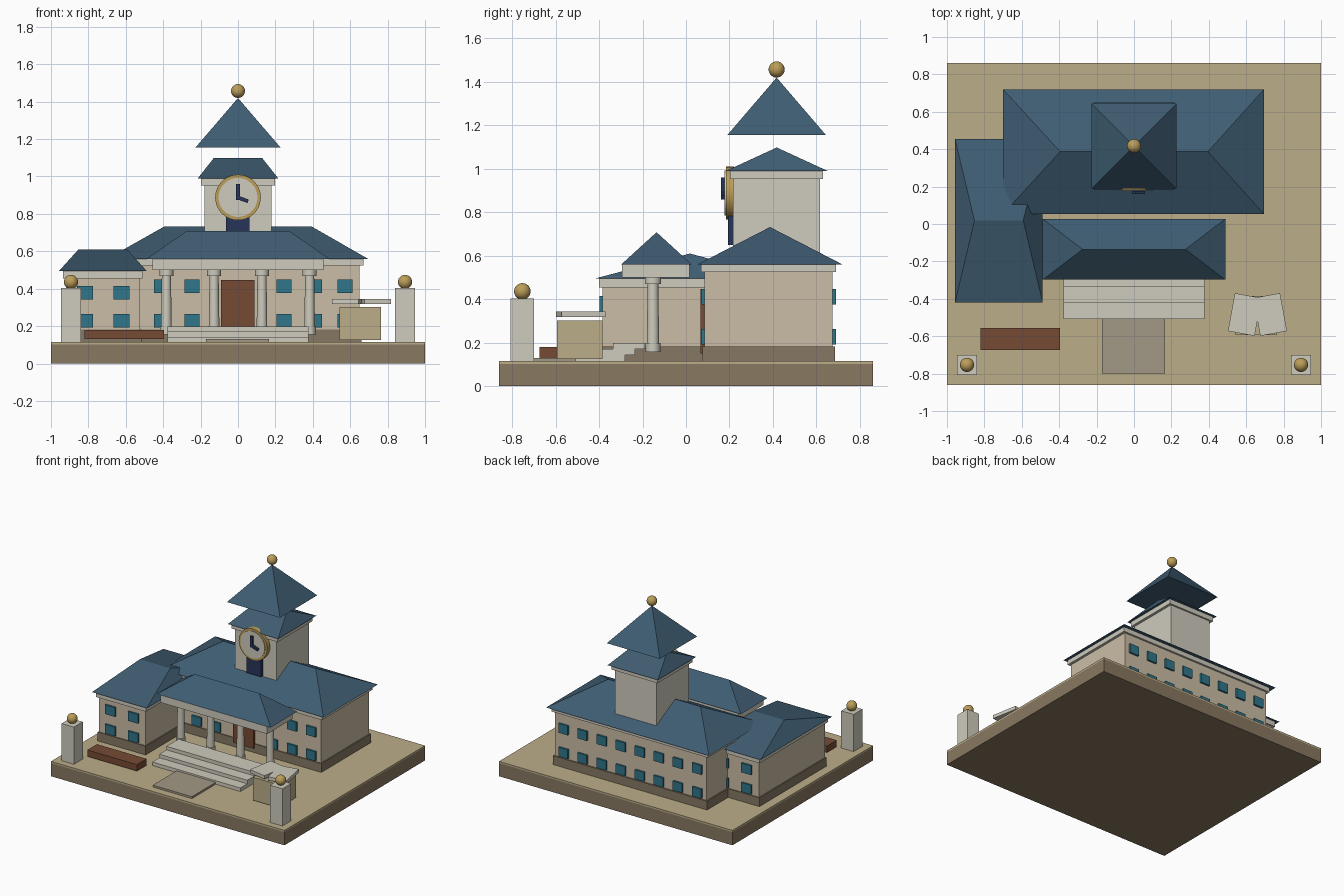
import bpy, bmesh, math

if "Cube" in bpy.data.objects:
    bpy.data.objects.remove(bpy.data.objects["Cube"])

COL = {
    "wall": (0.60, 0.51, 0.38), "trim": (0.62, 0.60, 0.51), "plinth": (0.24, 0.19, 0.13),
    "earth": (0.25, 0.19, 0.12), "lawn": (0.50, 0.42, 0.25), "roof": (0.05, 0.11, 0.17),
    "glass": (0.03, 0.18, 0.26), "wood": (0.18, 0.07, 0.035), "gold": (0.50, 0.34, 0.10),
    "navy": (0.02, 0.035, 0.10), "path": (0.36, 0.32, 0.24),
}
MATS = {}
for key, c in COL.items():
    MATS[key] = bpy.data.materials.new(key)
    MATS[key].diffuse_color = (*c, 1)


def mesh_obj(name, bm, mat):
    bmesh.ops.recalc_face_normals(bm, faces=bm.faces[:])
    me = bpy.data.meshes.new(name)
    bm.to_mesh(me)
    bm.free()
    ob = bpy.data.objects.new(name, me)
    me.materials.append(MATS[mat])
    bpy.context.collection.objects.link(ob)
    return ob


def box(name, mat, x, y, z, rot=(0, 0, 0)):
    """Box from (min, max) ranges, rotated about its own centre."""
    bm = bmesh.new()
    bmesh.ops.create_cube(bm, size=1)
    bmesh.ops.scale(bm, vec=(x[1] - x[0], y[1] - y[0], z[1] - z[0]), verts=bm.verts[:])
    ob = mesh_obj(name, bm, mat)
    ob.location = (sum(x) / 2, sum(y) / 2, sum(z) / 2)
    ob.rotation_euler = rot
    return ob


def hip_roof(name, x, y, z, ridge_x):
    """Hip roof with its ridge along x."""
    bm = bmesh.new()
    a, b, c, d = [bm.verts.new((px, py, z[0])) for px, py in
                  ((x[0], y[0]), (x[1], y[0]), (x[1], y[1]), (x[0], y[1]))]
    ym = sum(y) / 2
    e, f = [bm.verts.new((px, ym, z[1])) for px in ridge_x]
    for face in ((d, c, b, a), (a, b, f, e), (b, c, f), (c, d, e, f), (d, a, e)):
        bm.faces.new(face)
    return mesh_obj(name, bm, "roof")


def smooth(ob):
    bpy.ops.object.select_all(action="DESELECT")
    ob.select_set(True)
    bpy.context.view_layer.objects.active = ob
    bpy.ops.object.shade_smooth_by_angle(angle=math.radians(35))


def cone(name, mat, loc, r1, r2, h, seg=24, rot=(0, 0, 0)):
    bm = bmesh.new()
    bmesh.ops.create_cone(bm, cap_ends=True, segments=seg, radius1=r1, radius2=r2, depth=h)
    ob = mesh_obj(name, bm, mat)
    ob.location, ob.rotation_euler = loc, rot
    if seg > 4:
        smooth(ob)
    return ob


def ball(name, loc, r):
    bm = bmesh.new()
    bmesh.ops.create_uvsphere(bm, u_segments=24, v_segments=14, radius=r)
    ob = mesh_obj(name, bm, "gold")
    ob.location = loc
    smooth(ob)


def windows(name, xs, zs, y, w=0.08):
    """Grid of shallow panes straddling a wall at y."""
    for zc in zs:
        for xc in xs:
            box(name, "glass", (xc - w / 2, xc + w / 2), (y - 0.014, y + 0.014),
                (zc - 0.036, zc + 0.036))


# Ground
box("base", "earth", (-1, 1), (-0.86, 0.86), (0, 0.102))
box("lawn", "lawn", (-1, 1), (-0.86, 0.86), (0.102, 0.115))
box("front_path", "path", (-0.17, 0.165), (-0.80, -0.46), (0.113, 0.13))

# Main block
box("main_walls", "wall", (-0.65, 0.65), (0.085, 0.675), (0.11, 0.53))
box("main_plinth", "plinth", (-0.66, 0.66), (0.077, 0.685), (0.11, 0.183))
box("main_cornice", "trim", (-0.67, 0.67), (0.07, 0.69), (0.525, 0.562))
hip_roof("main_roof", (-0.70, 0.695), (0.053, 0.72), (0.56, 0.732), (-0.395, 0.395))
cols = [-0.572 + 0.1634 * i for i in range(8)]
windows("main_back_window", cols, (0.412, 0.228), 0.675)
windows("main_front_window", [c for c in cols if abs(c) > 0.1], (0.412, 0.228), 0.085)
box("front_door", "wood", (-0.09, 0.088), (0.066, 0.10), (0.15, 0.447))

# Side wing
box("wing_walls", "wall", (-0.92, -0.525), (-0.385, 0.42), (0.11, 0.46))
box("wing_plinth", "plinth", (-0.928, -0.517), (-0.393, 0.428), (0.11, 0.183))
box("wing_cornice", "trim", (-0.935, -0.51), (-0.40, 0.435), (0.455, 0.497))
hip_roof("wing_roof", (-0.957, -0.488), (-0.42, 0.455), (0.495, 0.61), (-0.853, -0.592))
for yw in (-0.385, 0.42):
    windows("wing_window", (-0.818, -0.622), (0.379, 0.228), yw, 0.085)

# Portico
box("portico_beam", "trim", (-0.457, 0.457), (-0.295, 0.015), (0.50, 0.562))
hip_roof("portico_roof", (-0.488, 0.488), (-0.298, 0.027), (0.56, 0.708), (-0.275, 0.275))
for xc in (-0.383, -0.128, 0.128, 0.383):
    cone("column_shaft", "trim", (xc, -0.152, 0.33), 0.029, 0.024, 0.34)
    cone("column_base", "trim", (xc, -0.152, 0.177), 0.034, 0.034, 0.042)
    cone("column_capital", "trim", (xc, -0.152, 0.485), 0.037, 0.037, 0.032)
for i, (y0, y1) in enumerate(((-0.508, -0.28), (-0.423, -0.234), (-0.335, -0.188))):
    box("entry_step", "trim", (-0.378, 0.376), (y0, y1),
        (0.115 + 0.0275 * i, 0.1425 + 0.0275 * i))

# Clock tower
TY = 0.417
box("tower_body", "trim", (-0.178, 0.178), (0.217, 0.617), (0.55, 0.96))
box("tower_cornice", "trim", (-0.198, 0.198), (0.203, 0.63), (0.953, 0.992))
hip_roof("tower_roof", (-0.215, 0.215), (0.183, 0.652), (0.99, 1.098), (-0.13, 0.13))
cone("spire", "roof", (0, TY, 1.287), 0.322, 0, 0.265, 4, (0, 0, math.radians(45)))
ball("spire_finial", (0, TY, 1.457), 0.037)
box("tower_panel", "navy", (-0.063, 0.062), (0.193, 0.225), (0.65, 0.82))
face_on = (math.pi / 2, 0, 0)
cone("clock_rim", "gold", (0, 0.202, 0.888), 0.122, 0.122, 0.038, 40, face_on)
cone("clock_face", "trim", (0, 0.186, 0.888), 0.104, 0.104, 0.016, 40, face_on)
box("minute_hand", "navy", (-0.011, 0.011), (0.16, 0.176), (0.875, 0.96))
box("hour_hand", "navy", (-0.006, 0.056), (0.16, 0.176), (0.868, 0.888),
    (0, math.radians(20), 0))

# Gate posts
for s in (-1, 1):
    xc = s * 0.893
    box("gate_post", "trim", (xc - 0.053, xc + 0.053), (-0.808, -0.70), (0.11, 0.403))
    ball("gate_post_ball", (xc, -0.753, 0.436), 0.038)

# Bench and open-book monument
box("bench", "wood", (-0.82, -0.395), (-0.673, -0.555), (0.13, 0.18))
box("monument_pedestal", "lawn", (0.542, 0.765), (-0.593, -0.385), (0.125, 0.303))
for s in (-1, 1):
    xc = 0.66 + s * 0.068
    box("monument_page", "trim", (xc - 0.0725, xc + 0.0725), (-0.587, -0.381),
        (0.317, 0.344), (0, 0, s * math.radians(10.4)))

for m in bpy.data.materials:
    if m.users and not m.is_grease_pencil:
        m.use_nodes = True
        m.node_tree.nodes["Principled BSDF"].inputs["Base Color"].default_value = m.diffuse_color
